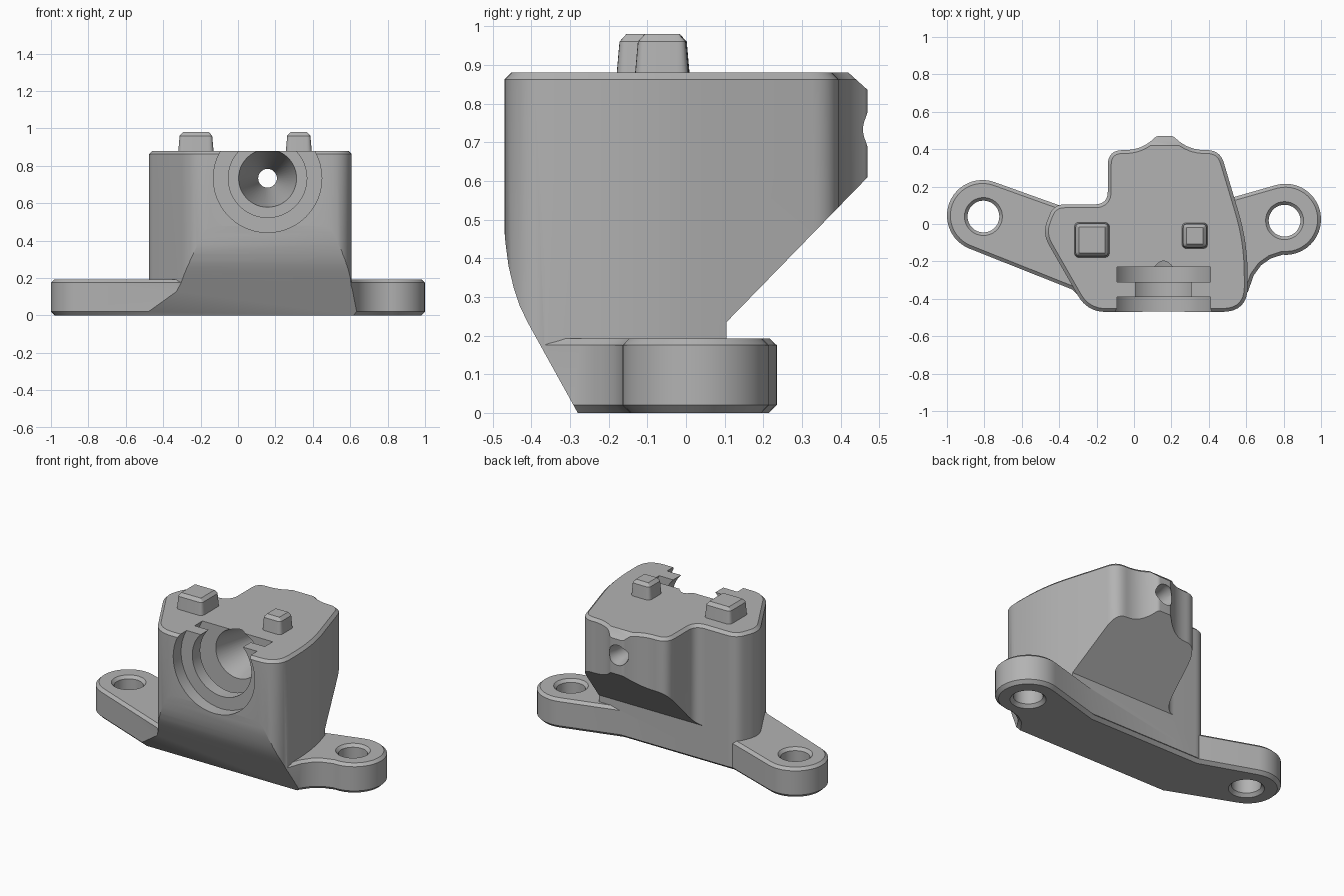
import bpy, bmesh, math
from mathutils import Vector

if "Cube" in bpy.data.objects:
    bpy.data.objects.remove(bpy.data.objects["Cube"])

grey = bpy.data.materials.new("plain grey")
grey.use_nodes = True
COLOUR = (0.45, 0.45, 0.45, 1)
grey.diffuse_color = COLOUR
grey.node_tree.nodes["Principled BSDF"].inputs["Base Color"].default_value = COLOUR


def arc(cx, cy, r, a0, a1, n=24):
    angles = [math.radians(a0 + (a1 - a0) * i / n) for i in range(n + 1)]
    return [(cx + r * math.cos(a), cy + r * math.sin(a)) for a in angles]


def rounded(corners, steps=8):
    """Polygon from (x, y, rounding length) corners."""
    out = []
    for i, (x, y, d) in enumerate(corners):
        p = Vector((x, y))
        before = Vector(corners[i - 1][:2])
        after = Vector(corners[(i + 1) % len(corners)][:2])
        a = p + (before - p).normalized() * d
        b = p + (after - p).normalized() * d
        for k in range(steps + 1):
            t = k / steps
            out.append(tuple(a * (1 - t) ** 2 + p * 2 * t * (1 - t) + b * t * t))
    return out


def inset(outline, amount):
    """Move a counter-clockwise outline inwards."""
    pts = [Vector(p) for p in outline]
    out = []
    for i, p in enumerate(pts):
        u = (p - pts[i - 1]).normalized()
        v = (pts[(i + 1) % len(pts)] - p).normalized()
        n = Vector((-u.y - v.y, u.x + v.x)).normalized()
        out.append(tuple(p + n * amount / max(0.5, n.dot(Vector((-u.y, u.x))))))
    return out


def loft(name, rings):
    """Closed solid through matching rings of 3D points."""
    bm = bmesh.new()
    rows = [[bm.verts.new(p) for p in ring] for ring in rings]
    count = len(rows[0])
    for low, high in zip(rows, rows[1:]):
        for i in range(count):
            j = (i + 1) % count
            bm.faces.new((low[i], low[j], high[j], high[i]))
    bm.faces.new(rows[0][::-1])
    bm.faces.new(rows[-1])
    bmesh.ops.recalc_face_normals(bm, faces=bm.faces)
    mesh = bpy.data.meshes.new(name)
    bm.to_mesh(mesh)
    bm.free()
    mesh.materials.append(grey)
    obj = bpy.data.objects.new(name, mesh)
    bpy.context.collection.objects.link(obj)
    return obj


def layers(name, outline, levels):
    """Upright solid from (z, inset) levels."""
    return loft(name, [[(x, y, z) for x, y in inset(outline, d)] for z, d in levels])


def side_prism(name, profile):
    return loft(name, [[(x, y, z) for y, z in profile] for x in (-1.2, 1.2)])


def combine(target, other, operation):
    mod = target.modifiers.new(operation.lower(), "BOOLEAN")
    mod.operation = operation
    mod.solver = "EXACT"
    mod.object = other
    bpy.context.view_layer.objects.active = target
    bpy.ops.object.modifier_apply(modifier=mod.name)
    bpy.data.objects.remove(other)


def smooth(obj):
    bpy.ops.object.select_all(action="DESELECT")
    obj.select_set(True)
    bpy.context.view_layer.objects.active = obj
    bpy.ops.object.shade_smooth_by_angle(angle=math.radians(25))


# Main body with a narrow rear spout
body_outline = rounded([
    (0.61, -0.47, 0.14), (0.605, -0.09, 0.16), (0.46, 0.395, 0.07),
    (0.29, 0.395, 0.09), (0.21, 0.47, 0.012), (0.12, 0.47, 0.012),
    (0.04, 0.395, 0.09), (-0.14, 0.395, 0.08), (-0.14, 0.105, 0.07),
    (-0.43, 0.105, 0.06), (-0.49, -0.05, 0.07), (-0.25, -0.47, 0.1)])
body = layers("body", body_outline, [(0.02, 0), (0.862, 0), (0.88, 0.018)])

# Sloping underside at the back and chamfer on the spout
combine(body, side_prism("rear_undercut", [
    (0.105, -0.05), (0.105, 0.235), (0.7, 0.846), (0.7, -0.05)]), "DIFFERENCE")
combine(body, side_prism("spout_chamfer", [
    (0.40, 0.898), (0.5, 0.808), (0.5, 0.898)]), "DIFFERENCE")

# Mounting plate with two round ears
plate_outline = (
    arc(0.81, 0.025, 0.19, -95, 105)
    + [(0.38, 0.1), (-0.4, 0.1)]
    + arc(-0.81, 0.045, 0.19, 70.8, 248.8)
    + [(-0.33, -0.35), (-0.25, -0.43), (0.56, -0.43), (0.61, -0.36),
       (0.64, -0.275), (0.68, -0.22), (0.73, -0.185)])
plate = layers("mounting_plate", plate_outline,
               [(0, 0.02), (0.02, 0), (0.175, 0), (0.192, 0.018)])
combine(body, plate, "UNION")

# Front face curves back towards the foot
combine(body, side_prism("front_slope", [
    (-0.253, -0.05), (-0.28, 0), (-0.41, 0.235), (-0.43, 0.277), (-0.446, 0.325),
    (-0.459, 0.38), (-0.467, 0.44), (-0.472, 0.5), (-0.7, 0.5), (-0.7, -0.05)]),
    "DIFFERENCE")

# Stepped front socket tapering into a through bore
socket = [(-0.6, 0.29), (-0.39, 0.29), (-0.39, 0.21), (-0.31, 0.21), (-0.31, 0.29),
          (-0.23, 0.29), (-0.23, 0.155), (0.2, 0.05), (0.41, 0.05), (0.45, 0.065),
          (0.6, 0.065)]
combine(body, loft("socket_cutter", [
    [(x, y, z) for x, z in arc(0.158, 0.733, r, 0, 352.5, 47)] for y, r in socket]),
    "DIFFERENCE")

# Screw holes with chamfered rims
for x, y in ((0.805, 0.018), (-0.805, 0.04)):
    hole = [(-0.02, 0.122), (0.02, 0.085), (0.174, 0.085), (0.212, 0.12)]
    combine(body, loft("hole_cutter", [
        [(px, py, z) for px, py in arc(x, y, r, 0, 350, 35)] for z, r in hole]),
        "DIFFERENCE")
smooth(body)

# Locating pegs on top
for name, x, y, h in (("right_peg", -0.225, -0.085, 0.095),
                      ("left_peg", 0.325, -0.0625, 0.07)):
    square = rounded([(x - h, y - h, 0.03), (x + h, y - h, 0.03),
                      (x + h, y + h, 0.03), (x - h, y + h, 0.03)], 5)
    smooth(layers(name, square, [(0.87, 0), (0.96, 0.008), (0.98, 0.026)]))
